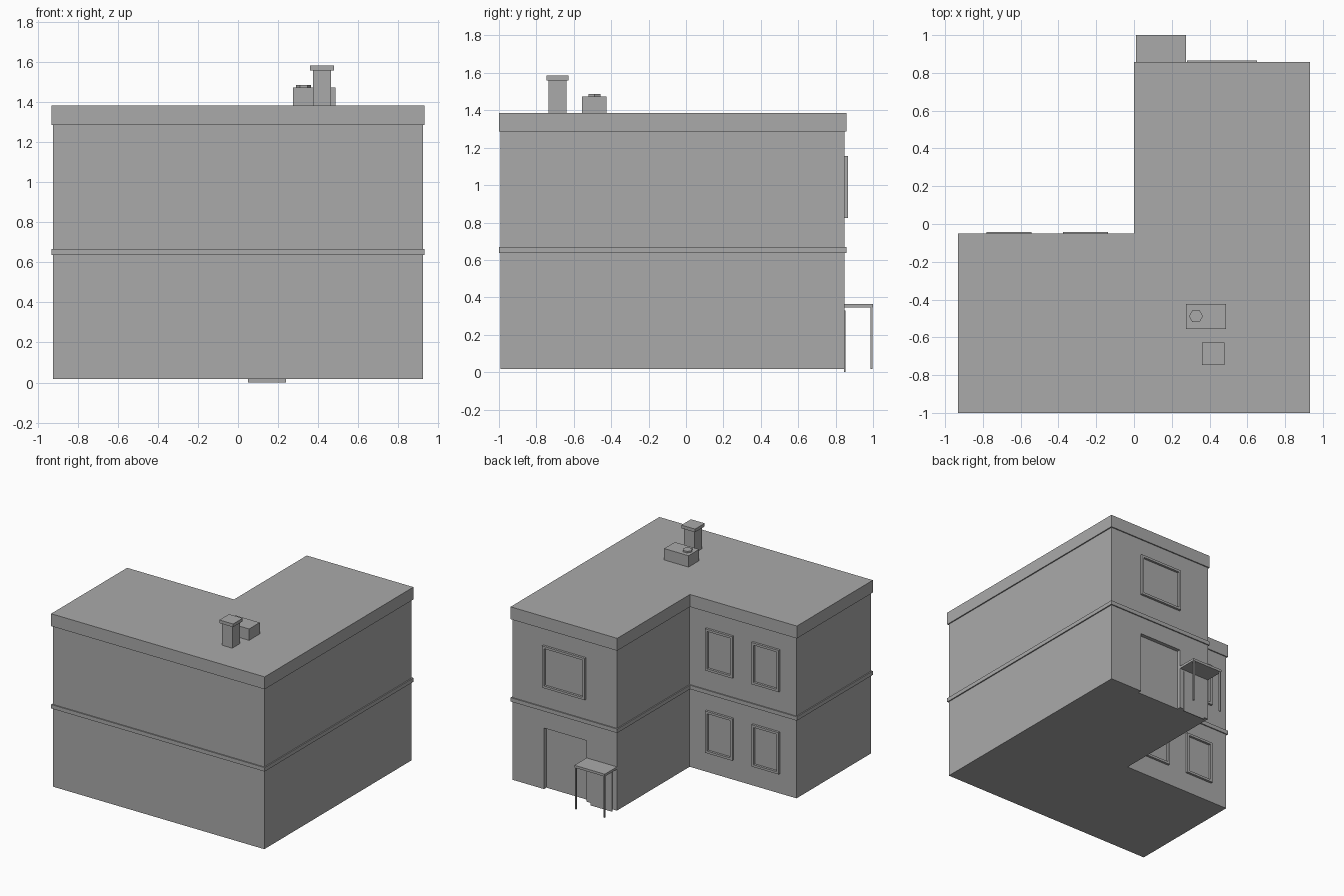
import bpy, bmesh, math

if "Cube" in bpy.data.objects:
    bpy.data.objects.remove(bpy.data.objects["Cube"])

gray = bpy.data.materials.new("plain gray")
gray.diffuse_color = (0.4, 0.4, 0.4, 1)
gray.use_nodes = True
gray.node_tree.nodes["Principled BSDF"].inputs["Base Color"].default_value = gray.diffuse_color


def finish(name, bm):
    bmesh.ops.recalc_face_normals(bm, faces=bm.faces)
    mesh = bpy.data.meshes.new(name)
    bm.to_mesh(mesh)
    bm.free()
    mesh.materials.append(gray)
    ob = bpy.data.objects.new(name, mesh)
    bpy.context.collection.objects.link(ob)
    return ob


def prism(name, outline, z0, z1):
    bm = bmesh.new()
    face = bm.faces.new([bm.verts.new((x, y, z0)) for x, y in outline])
    top = bmesh.ops.extrude_face_region(bm, geom=[face])["geom"]
    for v in top:
        if isinstance(v, bmesh.types.BMVert):
            v.co.z = z1
    if face.is_valid is False or not any(abs(f.calc_center_median().z - z0) < 1e-6 for f in bm.faces):
        bm.faces.new([v for v in bm.verts if abs(v.co.z - z0) < 1e-6])
    return finish(name, bm)


def box(name, x0, x1, y0, y1, z0, z1):
    return prism(name, [(x0, y0), (x1, y0), (x1, y1), (x0, y1)], z0, z1)


def l_outline(d):
    # L-shaped footprint, grown outward by d
    return [(-0.924 - d, -0.991 - d), (0.924 + d, -0.991 - d), (0.924 + d, 0.848 + d),
            (0.01 - d, 0.848 + d), (0.01 - d, -0.06 + d), (-0.924 - d, -0.06 + d)]


# Walls with a recessed garage opening
walls = prism("walls", l_outline(0), 0.018, 1.38)
cutter = box("garage_cutter", 0.275, 0.647, 0.818, 0.95, -0.1, 0.5)
cutter.hide_render = True
cutter.hide_viewport = True
cut = walls.modifiers.new("garage", 'BOOLEAN')
cut.operation = 'DIFFERENCE'
cut.solver = 'EXACT'
cut.object = cutter
bpy.context.view_layer.objects.active = walls
bpy.ops.object.modifier_apply(modifier=cut.name)
bpy.data.objects.remove(cutter)

# Floor band and roof parapet
prism("floor_band", l_outline(0.009), 0.637, 0.668)
prism("roof_slab", l_outline(0.009), 1.287, 1.385)


def window(name, x0, x1, wall_y, z0, z1):
    # Raised hollow frame around a flush pane
    w, y1 = 0.018, wall_y + 0.018
    bm = bmesh.new()
    outer = [(x0, z0), (x1, z0), (x1, z1), (x0, z1)]
    inner = [(x0 + w, z0 + w), (x1 - w, z0 + w), (x1 - w, z1 - w), (x0 + w, z1 - w)]
    rings = [[bm.verts.new((x, y, z)) for x, z in ring]
             for ring, y in ((outer, wall_y), (outer, y1), (inner, y1), (inner, wall_y))]
    for a in range(4):
        r, s = rings[a], rings[(a + 1) % 4]
        for i in range(4):
            j = (i + 1) % 4
            bm.faces.new((r[i], r[j], s[j], s[i]))
    finish(name, bm)


window("rear_window", 0.28, 0.652, 0.848, 0.825, 1.155)
for floor, z in (("lower", 0.175), ("upper", 0.825)):
    for side, x in (("inner", -0.375), ("outer", -0.78)):
        window(f"{floor}_{side}_window", x, x + 0.238, -0.06, z, z + 0.33)

# Entrance door and its canopy on two posts
box("door", 0.05, 0.24, 0.846, 0.852, 0.0, 0.33)
box("canopy", 0.01, 0.275, 0.846, 1.0, 0.345, 0.364)
for side, x in (("left", 0.012), ("right", 0.261)):
    box(f"canopy_post_{side}", x, x + 0.012, 0.986, 0.998, 0.018, 0.346)

# Chimney
box("chimney", 0.375, 0.465, -0.735, -0.639, 1.38, 1.562)
box("chimney_cap", 0.36, 0.48, -0.747, -0.627, 1.56, 1.585)

# Roof unit with hexagonal vent
box("roof_unit", 0.275, 0.487, -0.557, -0.424, 1.38, 1.475)
vent = [(0.328 + 0.037 * math.cos(math.radians(a)), -0.488 + 0.037 * math.sin(math.radians(a)))
        for a in range(0, 360, 60)]
prism("roof_vent", vent, 1.47, 1.487)
